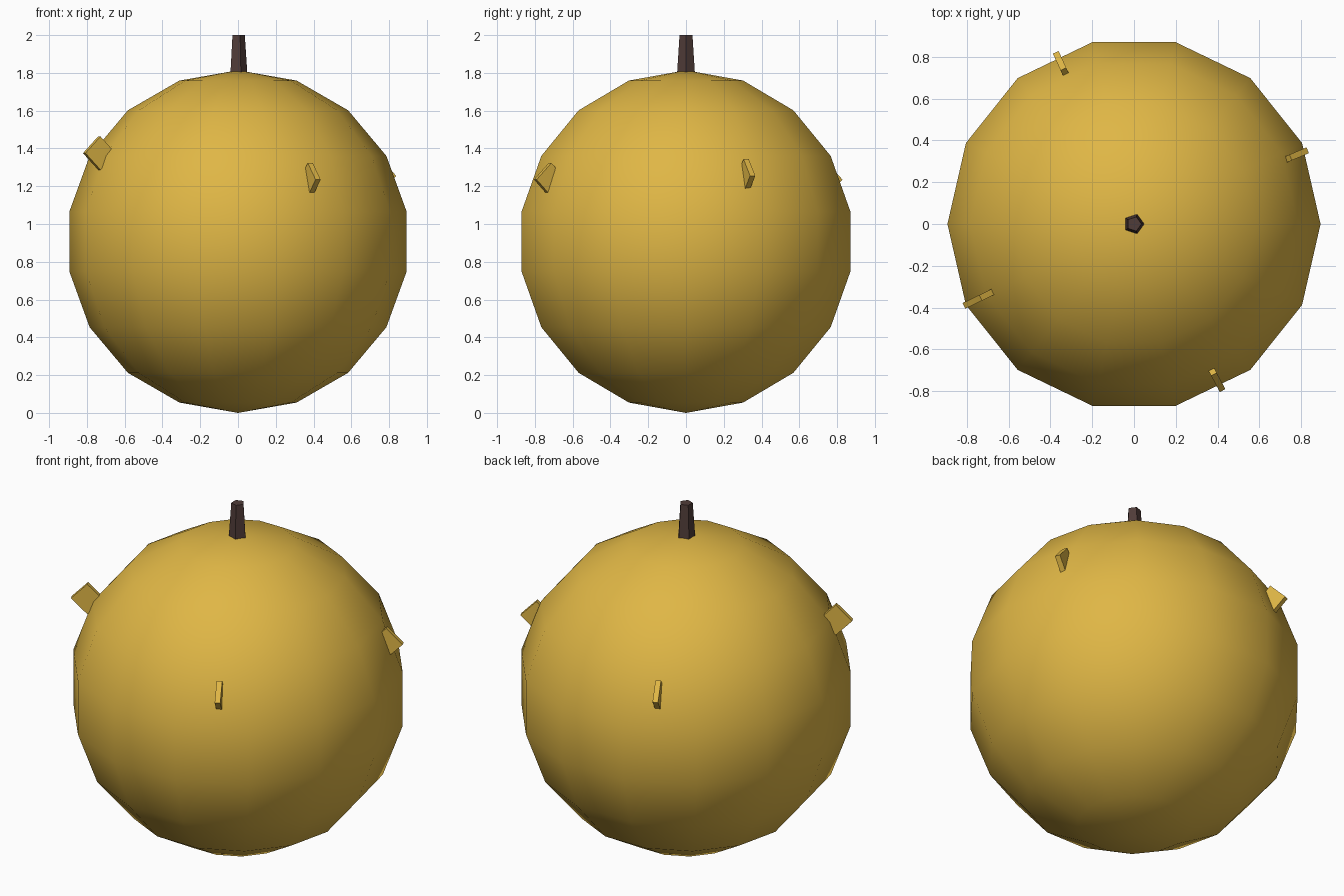
import bpy, bmesh, math
from mathutils import Matrix

cube = bpy.data.objects.get("Cube")
if cube:
    bpy.data.objects.remove(cube, do_unlink=True)


def material(name, rgb):
    mat = bpy.data.materials.new(name)
    mat.use_nodes = True
    colour = (*rgb, 1)
    mat.diffuse_color = colour
    mat.node_tree.nodes["Principled BSDF"].inputs["Base Color"].default_value = colour
    return mat


def add_object(name, bm, mat, smooth=False):
    bmesh.ops.recalc_face_normals(bm, faces=bm.faces)
    for face in bm.faces:
        face.smooth = smooth
    mesh = bpy.data.meshes.new(name)
    bm.to_mesh(mesh)
    bm.free()
    mesh.materials.append(mat)
    obj = bpy.data.objects.new(name, mesh)
    bpy.context.collection.objects.link(obj)
    return obj


def lathe(name, profile, sides, mat, smooth=False):
    """Spin an (x, z) profile about the z axis."""
    bm = bmesh.new()
    verts = [bm.verts.new((x, 0, z)) for x, z in profile]
    edges = [bm.edges.new(pair) for pair in zip(verts, verts[1:])]
    bmesh.ops.spin(bm, geom=verts + edges, cent=(0, 0, 0), axis=(0, 0, 1),
                   angle=math.tau, steps=sides, use_duplicate=False)
    bmesh.ops.remove_doubles(bm, verts=bm.verts, dist=0.0005)
    return add_object(name, bm, mat, smooth)


gold = material("golden_yellow", (0.74, 0.47, 0.06))
brown = material("dark_brown", (0.08, 0.045, 0.04))

# Round body: fourteen sides, nine bands
R = 0.907
bands = 9
arc = [(R * math.sin(math.pi * i / bands), R - R * math.cos(math.pi * i / bands))
       for i in range(bands + 1)]
lathe("body", arc, 14, gold, smooth=True)

# Tapered five-sided stem
lathe("stem", [(0, 1.76), (0.052, 1.76), (0.036, 2.0), (0, 2.0)], 5, brown)

# Thin square tabs standing on their corners around the body: direction, height
tabs = [("back_left", 23, 1.255), ("back_right", 114.5, 1.235),
        ("front_right", 205.7, 1.375), ("front_left", 298, 1.235)]
for side, angle, height in tabs:
    bm = bmesh.new()
    place = (Matrix.Rotation(math.radians(angle), 4, "Z")
             @ Matrix.Translation((0.815, 0, height))
             @ Matrix.Rotation(math.radians(45), 4, "Y")
             @ Matrix.Diagonal((0.125, 0.03, 0.125, 1)))
    bmesh.ops.create_cube(bm, size=1, matrix=place)
    add_object("tab_" + side, bm, gold)
